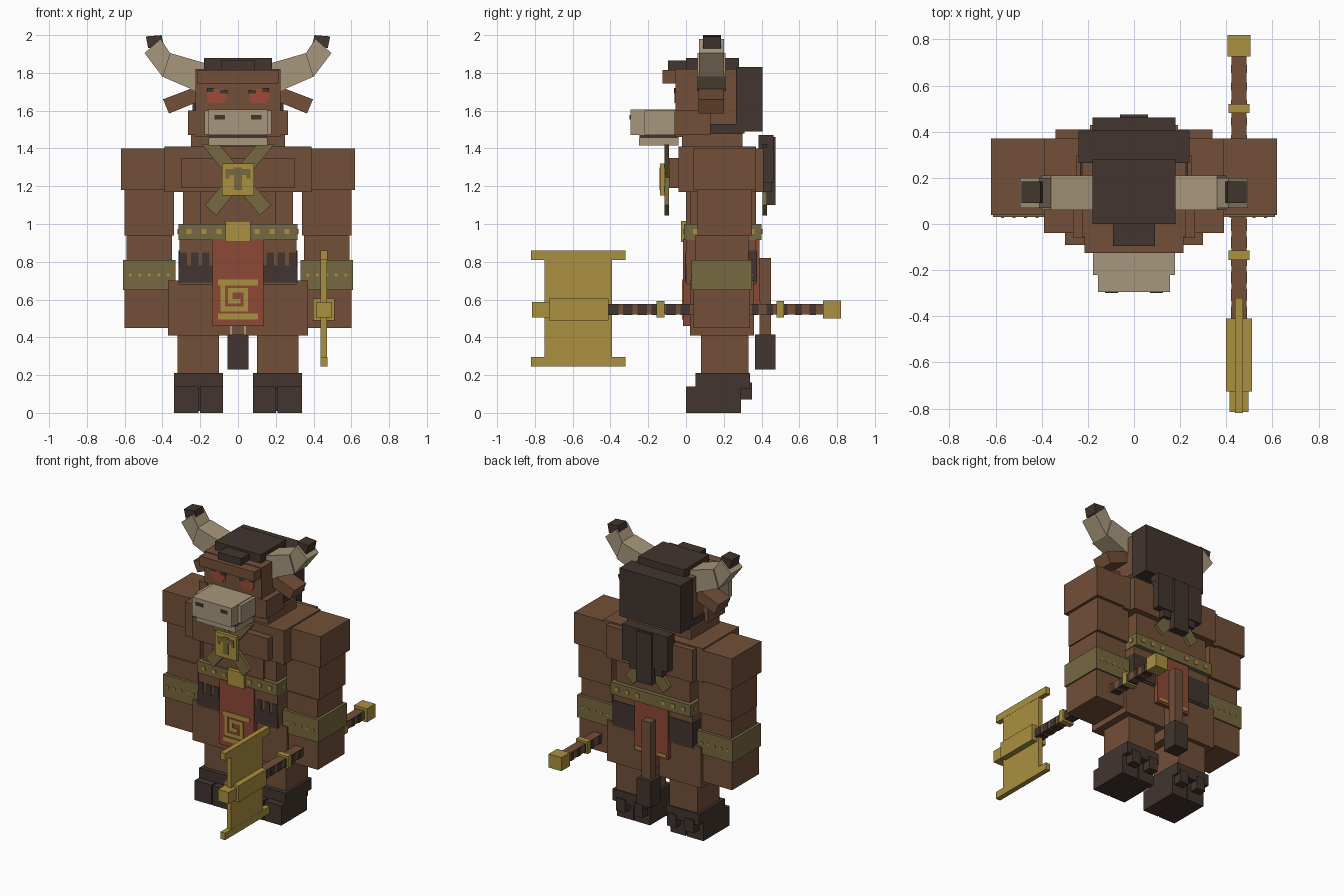
import bpy
from mathutils import Vector

old = bpy.data.objects.get("Cube")
if old:
    bpy.data.objects.remove(old, do_unlink=True)


def material(name, red_part, green_part, blue_part):
    m = bpy.data.materials.new(name)
    m.use_nodes = True
    m.diffuse_color = (red_part, green_part, blue_part, 1)
    m.node_tree.nodes["Principled BSDF"].inputs["Base Color"].default_value = m.diffuse_color
    return m


fur = material("brown fur", .17, .08, .04)
dark = material("dark hair", .054, .036, .028)
tan = material("tan horn", .39, .31, .2)
olive = material("olive leather", .18, .14, .05)
gold = material("gold", .41, .28, .05)
red = material("red cloth", .27, .065, .037)
eye_red = material("eye red", .34, .07, .04)


def prism(name, outline, y, mat):
    """Extrude a counterclockwise outline in x and z between two depths."""
    n = len(outline)
    verts = [(px, depth, pz) for depth in y for px, pz in outline]
    faces = [tuple(range(n)), tuple(reversed(range(n, n + n)))]
    for i in range(n):
        j = (i + 1) % n
        faces.append((i, i + n, j + n, j))
    mesh = bpy.data.meshes.new(name)
    mesh.from_pydata(verts, [], faces)
    mesh.materials.append(mat)
    obj = bpy.data.objects.new(name, mesh)
    bpy.context.scene.collection.objects.link(obj)


def prism_pair(name, outline, y, mat):
    prism("left_" + name, outline, y, mat)
    prism("right_" + name, [(-px, pz) for px, pz in reversed(outline)], y, mat)


def corners(x, z):
    (left, right), (low, high) = x, z
    return [(left, low), (right, low), (right, high), (left, high)]


def box(name, x, y, z, mat):
    prism(name, corners(x, z), y, mat)


def pair(name, x, y, z, mat):
    prism_pair(name, corners(x, z), y, mat)


def mid(name, half, y, z, mat):
    box(name, (-half, half), y, z, mat)


def around(centre, half):
    return centre - half, centre + half


# Hooves and legs
pair("inner_toe", x=(.08, .2), y=(0, .29), z=(0, .14), mat=dark)
pair("outer_toe", x=(.21, .34), y=(0, .29), z=(0, .14), mat=dark)
pair("heel", x=(.09, .33), y=(.06, .28), z=(.01, .14), mat=dark)
pair("hoof_top", x=(.08, .34), y=(.05, .34), z=(.13, .21), mat=dark)
for centre in (.13, .27):
    pair("dewclaw", x=around(centre, .035), y=(.28, .35), z=(.07, .16), mat=dark)
pair("shin", x=(.1, .32), y=(.08, .33), z=(.2, .42), mat=fur)
pair("thigh", x=(.04, .37), y=(.02, .36), z=(.41, .7), mat=fur)

# Torso
mid("hips", half=.31, y=(0, .37), z=(.68, .93), mat=fur)
mid("waist", half=.29, y=(.02, .37), z=(.9, 1.2), mat=fur)
mid("belly", half=.2, y=(0, .1), z=(.98, 1.18), mat=fur)
mid("chest", half=.39, y=(-.04, .37), z=(1.17, 1.41), mat=fur)
mid("upper_back", half=.34, y=(.36, .41), z=(1.17, 1.4), mat=fur)
mid("pectorals", half=.3, y=(-.09, 0), z=(1.19, 1.35), mat=fur)
mid("neck", half=.25, y=(-.02, .3), z=(1.4, 1.48), mat=fur)

# Arms
pair("shoulder", x=(.37, .62), y=(.04, .37), z=(1.18, 1.4), mat=fur)
pair("upper_arm", x=(.34, .6), y=(.06, .35), z=(.94, 1.19), mat=fur)
pair("forearm", x=(.35, .59), y=(.05, .33), z=(.64, .94), mat=fur)
pair("hand", x=(.34, .6), y=(.04, .34), z=(.45, .66), mat=fur)
bracer = .03, .35
pair("bracer", x=(.33, .61), y=bracer, z=(.65, .81), mat=olive)
for i in range(5):
    for depth in bracer:
        pair("bracer_stud", x=around(.37 + i * .05, .007), y=around(depth, .004),
             z=around(.73, .007), mat=gold)

# Belt with studs and buckle
belt_half, belt_depth, stud_height = .315, (-.01, .4), around(.96, .013)
mid("belt", half=belt_half, y=belt_depth, z=(.915, 1), mat=olive)
mid("buckle", half=.065, y=(-.027, .02), z=(.905, 1.015), mat=gold)
for i in range(3):
    for depth in belt_depth:
        pair("belt_stud", x=around(.1 + i * .08, .013), y=around(depth, .005),
             z=stud_height, mat=gold)
for i in range(4):
    pair("side_belt_stud", x=around(belt_half, .005), y=around(.05 + i * .1, .013),
         z=stud_height, mat=gold)

# Skirt fringe, front and back
fringe_depth = around(0, .005)
pair("fringe", x=(.13, .315), y=fringe_depth, z=(.69, .78), mat=dark)
for i in range(3):
    pair("fringe_finger", x=around(.17 + i * .06, .02), y=fringe_depth, z=(.78, .85), mat=dark)
mid("back_fringe", half=.315, y=(.2, .375), z=(.69, .86), mat=dark)

# Loincloth with its spiral emblem
mid("front_cloth", half=.135, y=(-.015, .03), z=(.46, .92), mat=red)
mid("back_cloth", half=.13, y=(.36, .39), z=(.56, .92), mat=red)
pair("back_cloth_trim", x=(.05, .12), y=around(.39, .004), z=around(.585, .01), mat=gold)
emblem_depth = -.02, -.014
for height in (.51, .69):
    mid("emblem_bar", half=.105, y=emblem_depth, z=around(height, .015), mat=gold)
corner, heading, arm = Vector((.08, .69)), Vector((-1, 0)), .16
for turn in range(7):
    end = corner + heading * arm
    spans = [around((a + b) / 2, abs(a - b) / 2 + .012) for a, b in zip(corner, end)]
    box("emblem_spiral", x=spans[0], y=emblem_depth, z=spans[1], mat=gold)
    corner, heading, arm = end, Vector((-heading.y, heading.x)), arm - .02

# Crossed chest straps and pendant
strap = [(.1, 1.42), (-.175, 1.1), (-.115, 1.045), (.19, 1.42)]
prism_pair("front_strap", strap, y=(-.115, -.09), mat=olive)
prism_pair("back_strap", strap, y=(.405, .43), mat=olive)
mid("pendant", half=.085, y=(-.137, -.11), z=(1.15, 1.32), mat=gold)
inlay_depth = around(-.137, .004)
mid("pendant_bar", half=.065, y=inlay_depth, z=(1.26, 1.29), mat=olive)
mid("pendant_stem", half=.02, y=inlay_depth, z=(1.18, 1.3), mat=olive)
pair("pendant_drop", x=(.045, .065), y=inlay_depth, z=(1.24, 1.26), mat=olive)

# Head, muzzle and face
mid("head", half=.225, y=(-.055, .27), z=(1.46, 1.82), mat=fur)
mid("brow", half=.215, y=(-.125, -.05), z=(1.745, 1.815), mat=fur)
pair("cheek", x=(.2, .265), y=(-.06, .13), z=(1.47, 1.6), mat=fur)
mid("muzzle", half=.155, y=(-.295, -.05), z=(1.47, 1.605), mat=tan)
mid("muzzle_base", half=.178, y=(-.22, -.05), z=(1.475, 1.6), mat=tan)
mid("jaw", half=.155, y=(-.25, -.04), z=(1.415, 1.455), mat=tan)
mid("mouth", half=.15, y=(-.245, -.04), z=(1.45, 1.475), mat=dark)
pair("nostril", x=(.07, .125), y=around(-.295, .004), z=around(1.565, .011), mat=dark)
face = -.06, -.05
pair("eye", x=(.075, .155), y=face, z=(1.64, 1.715), mat=eye_red)
pair("eye_corner", x=(.06, .165), y=face, z=(1.655, 1.7), mat=eye_red)
eyelid_depth = -.064, -.055
pair("pupil", x=(.055, .095), y=eyelid_depth, z=around(1.7, .01), mat=dark)
pair("eyelid", x=(.13, .165), y=eyelid_depth, z=around(1.71, .01), mat=dark)

# Ears and horns
ear = [(.18, 1.66), (.365, 1.585), (.397, 1.66), (.2, 1.735)]
prism_pair("ear", ear, y=(.065, .2), mat=fur)
bend_low, bend_high = (.4, 1.78), (.36, 1.905)
horn_base = [(.18, 1.685), bend_low, bend_high, (.17, 1.85)]
prism_pair("horn_base", horn_base, y=(.06, .21), mat=tan)
prism_pair("horn_bend", [bend_low, (.495, 1.905), (.41, 1.98), bend_high], y=(.07, .2), mat=tan)
horn_tip = [(.392, 1.945), (.475, 1.93), (.488, 1.993), (.405, 2)]
prism_pair("horn_tip", horn_tip, y=(.09, .185), mat=dark)

# Hair and mane
mid("top_hair", half=.18, y=(0, .28), z=(1.81, 1.88), mat=dark)
mid("forelock", half=.09, y=(-.095, .01), z=(1.81, 1.865), mat=dark)
mid("back_hair", half=.24, y=(.265, .405), z=(1.49, 1.83), mat=dark)
mid("neck_hair", half=.235, y=(.13, .31), z=(1.48, 1.53), mat=dark)
mid("mane", half=.18, y=(.385, .462), z=(1.22, 1.47), mat=dark)
mid("middle_strand", half=.06, y=(.415, .475), z=(1.1, 1.46), mat=dark)
pair("mane_strand", x=(.07, .13), y=(.41, .455), z=(1.17, 1.3), mat=dark)

# Tail
mid("tail", half=.035, y=(.39, .45), z=(.4, .82), mat=fur)
mid("tail_tuft", half=.055, y=(.365, .475), z=(.23, .415), mat=dark)


def axe(name, half, y, z, mat=gold):
    box(name, around(.455, half), y, z, mat)


# Axe held in the left hand
axe("axe_handle", half=.032, y=(-.42, .74), z=(.52, .577), mat=fur)
for i in range(15):
    start = -.41 + i * .076
    wrap = .052 if start < 0 else .035
    axe("handle_wrap", half=.034, y=(start, start + wrap), z=(.517, .574), mat=dark)
for centre in (-.135, .5):
    axe("handle_ring", half=.045, y=around(centre, .02), z=(.505, .592))
axe("pommel", half=.05, y=(.725, .82), z=(.5, .596))
axe("axe_core", half=.057, y=(-.725, -.41), z=(.49, .605))
axe("axe_nose", half=.042, y=(-.815, -.72), z=(.505, .588))
axe("axe_blade", half=.017, y=(-.75, -.393), z=(.25, .85))
for height in (.27, .835):
    axe("axe_edge", half=.018, y=(-.82, -.32), z=around(height, .025))
